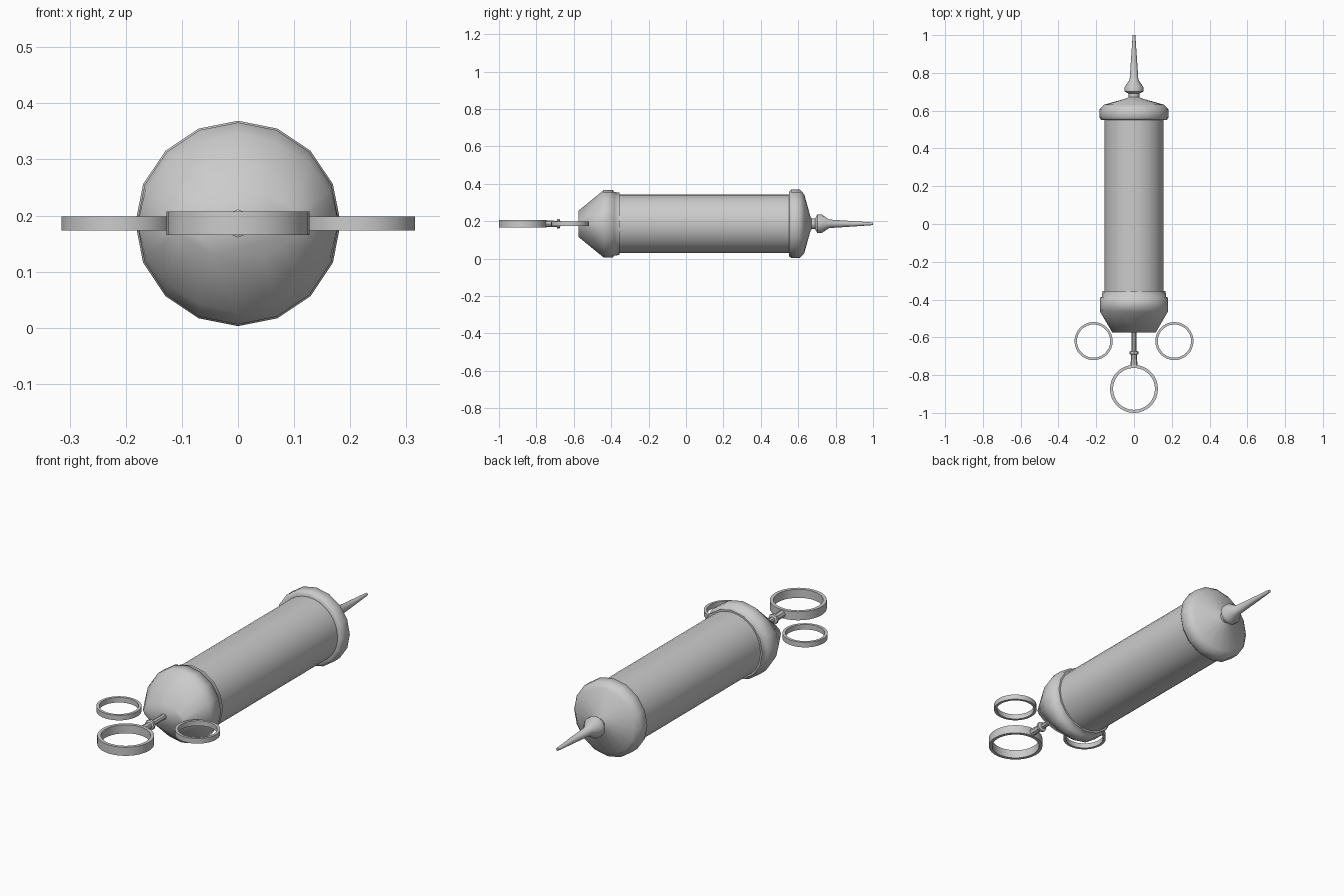
import bpy, bmesh
from math import sin, cos, pi, radians

cube = bpy.data.objects.get("Cube")
if cube:
    bpy.data.objects.remove(cube, do_unlink=True)

AXIS_Z = 0.186

metal = bpy.data.materials.new("grey metal")
metal.use_nodes = True
grey = (0.6, 0.6, 0.6, 1)
metal.diffuse_color = grey
metal.node_tree.nodes["Principled BSDF"].inputs["Base Color"].default_value = grey


def finish(name, bm, loc, angle):
    bmesh.ops.recalc_face_normals(bm, faces=bm.faces)
    mesh = bpy.data.meshes.new(name)
    bm.to_mesh(mesh)
    bm.free()
    ob = bpy.data.objects.new(name, mesh)
    ob.location = loc
    mesh.materials.append(metal)
    bpy.context.collection.objects.link(ob)
    bpy.ops.object.select_all(action="DESELECT")
    ob.select_set(True)
    bpy.context.view_layer.objects.active = ob
    bpy.ops.object.shade_smooth_by_angle(angle=radians(angle))
    return ob


def lathe(name, profile, sides, angle=35, shape=None):
    """Turn a (y, radius) profile around the long axis; shape may bend each point."""
    bm = bmesh.new()
    loops = []
    for y, r in profile:
        loop = []
        for i in range(sides):
            a = 2 * pi * i / sides
            x, z = r * sin(a), r * cos(a)
            if shape:
                x, z = shape(y, x, z)
            loop.append(bm.verts.new((x, y, z)))
        loops.append(loop)
    for a, b in zip(loops, loops[1:]):
        for i in range(sides):
            j = (i + 1) % sides
            bm.faces.new((a[i], a[j], b[j], b[i]))
    bm.faces.new(loops[0])
    bm.faces.new(loops[-1])
    return finish(name, bm, (0, 0, AXIS_Z), angle)


def ring(name, x, y, outer, inner, half, sides=32):
    """Flat finger ring with its hole facing up."""
    bm = bmesh.new()
    section = [(outer, -half), (outer, half), (inner, half), (inner, -half)]
    loops = [[bm.verts.new((r * cos(2 * pi * i / sides), r * sin(2 * pi * i / sides), z))
              for r, z in section] for i in range(sides)]
    for i in range(sides):
        a, b = loops[i], loops[(i + 1) % sides]
        for k in range(4):
            m = (k + 1) % 4
            bm.faces.new((a[k], a[m], b[m], b[k]))
    return finish(name, bm, (x, y, AXIS_Z), 35)


# Barrel
lathe("barrel", [(-0.40, 0.157), (0.58, 0.157)], 32)

# Nozzle end cap
lathe("nozzle_cap", [(0.55, 0.155), (0.55, 0.172), (0.562, 0.183), (0.608, 0.183),
                     (0.632, 0.158), (0.665, 0.04), (0.672, 0.028)], 16, 60)

# Nozzle: neck, bulb and long tapering tip
lathe("nozzle", [(0.66, 0.028), (0.69, 0.028), (0.702, 0.05), (0.725, 0.05),
                 (0.765, 0.023), (0.90, 0.014), (1.0, 0.007)], 16, 50)


# Handle end cap, narrowing to a flattened end with pinched side wings
def pinch(y, x, z):
    t = max(0, (-0.44 - y) / 0.135)
    side = abs(x) / (abs(x) + abs(z) + 1e-6)
    return x * (1 + 0.64 * t), z * (1 - 0.5 * t * side)


lathe("handle_cap", [(-0.355, 0.155), (-0.355, 0.167), (-0.385, 0.17), (-0.39, 0.18),
                     (-0.44, 0.18), (-0.465, 0.16), (-0.575, 0.07)], 16, 80, pinch)

# Plunger rod with collar
lathe("plunger_rod", [(-0.56, 0.013), (-0.672, 0.013), (-0.676, 0.025), (-0.688, 0.025),
                      (-0.692, 0.016), (-0.752, 0.018)], 8)

# Finger rings and thumb ring
for name, sx in (("left_finger_ring", 1), ("right_finger_ring", -1)):
    ring(name, sx * 0.214, -0.62, 0.101, 0.088, 0.0125)
ring("thumb_ring", 0, -0.873, 0.127, 0.111, 0.021)
